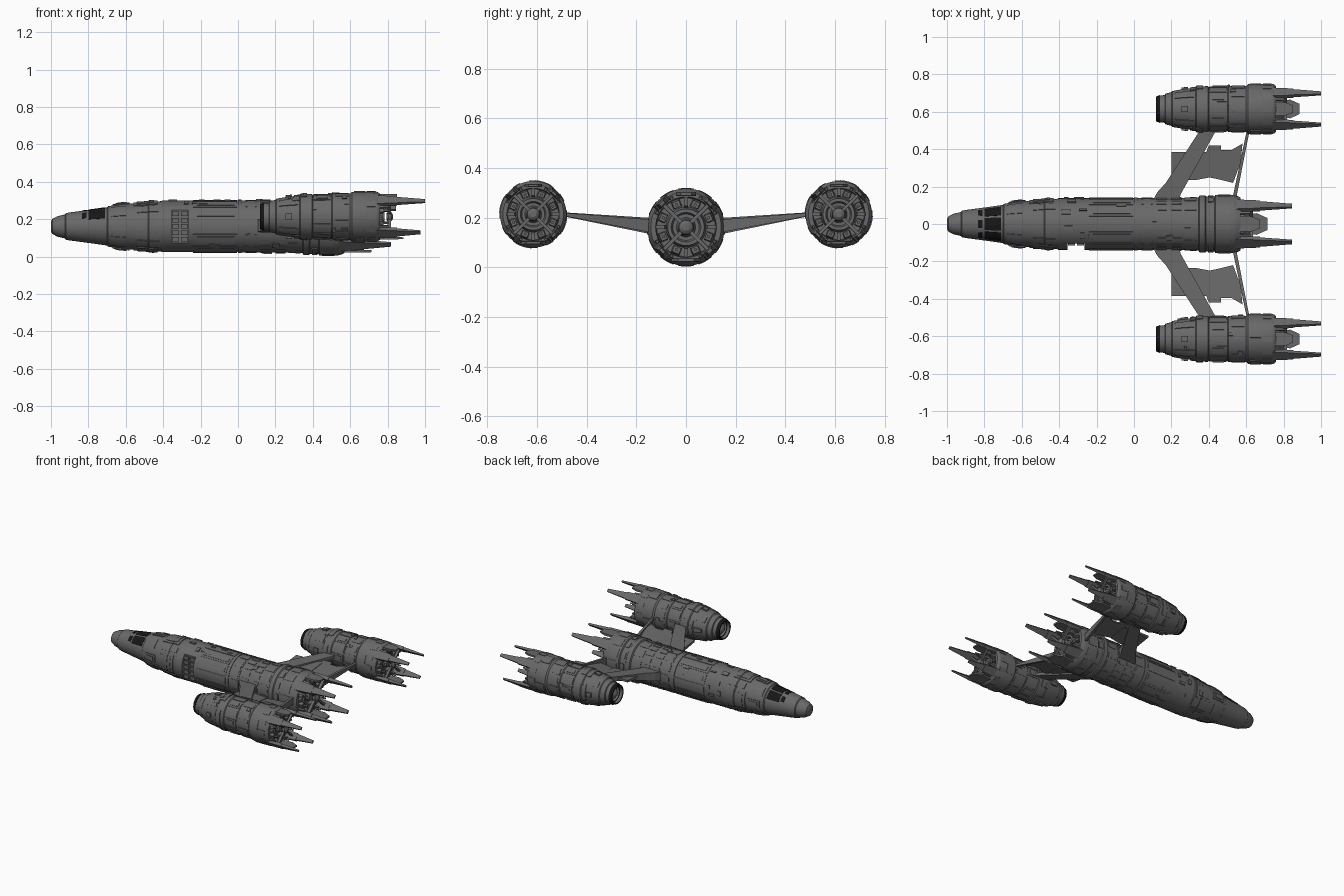
import bpy, bmesh, random
from math import sin, cos, pi, ceil

if "Cube" in bpy.data.objects:
    bpy.data.objects.remove(bpy.data.objects["Cube"])

random.seed(4)
MAIN = (0.0, 0.161)
SEG = 48

def material(name, c):
    m = bpy.data.materials.new(name)
    m.diffuse_color = (c, c, c, 1)
    m.use_nodes = True
    m.node_tree.nodes["Principled BSDF"].inputs["Base Color"].default_value = m.diffuse_color
    return m

HULL, BLACK = material("dark_grey", 0.14), material("black", 0.008)

def finish(bm, name, mat=HULL, smooth=True):
    bmesh.ops.recalc_face_normals(bm, faces=bm.faces)
    me = bpy.data.meshes.new(name)
    bm.to_mesh(me)
    bm.free()
    ob = bpy.data.objects.new(name, me)
    bpy.context.collection.objects.link(ob)
    me.materials.append(mat)
    if smooth:
        shade(ob)
    return ob

def shade(ob):
    bpy.ops.object.select_all(action='DESELECT')
    ob.select_set(True)
    bpy.context.view_layer.objects.active = ob
    bpy.ops.object.shade_smooth_by_angle(angle=0.5)

def pos(c, x, r, a, t=0):
    """Point at radius r, angle a from the top, shifted t along the tangent."""
    return (x, c[0] + r * sin(a) + t * cos(a), c[1] + r * cos(a) - t * sin(a))

def lathe(bm, c, prof):
    rings = []
    for x, r in prof:
        n = 1 if r == 0 else SEG
        rings.append([bm.verts.new(pos(c, x, r, 2 * pi * i / SEG)) for i in range(n)])
    for p, q in zip(rings, rings[1:]):
        for i in range(SEG):
            j = (i + 1) % SEG
            if len(p) == 1:
                bm.faces.new((p[0], q[i], q[j]))
            elif len(q) == 1:
                bm.faces.new((p[i], p[j], q[0]))
            else:
                bm.faces.new((p[i], p[j], q[j], q[i]))

def radius(prof, x):
    for (x0, r0), (x1, r1) in zip(prof, prof[1:]):
        if x0 <= x <= x1 and x1 > x0:
            return r0 + (r1 - r0) * (x - x0) / (x1 - x0)
    return prof[-1][1]

def panel(bm, c, prof, x0, x1, a, half, h=0.004):
    """Curved slab that follows the hull."""
    xs = sorted({x0, x1} | {x for x, _ in prof if x0 < x < x1})
    n = max(1, ceil(2 * half / 0.13))
    g = [[[bm.verts.new(pos(c, x, radius(prof, x) + d, a - half + 2 * half * i / n))
           for i in range(n + 1)] for x in xs] for d in (h, -0.006)]
    top, low = g
    for k in range(len(xs) - 1):
        for i in range(n):
            bm.faces.new((top[k][i], top[k][i+1], top[k+1][i+1], top[k+1][i]))
        for i in (0, n):
            bm.faces.new((top[k][i], top[k+1][i], low[k+1][i], low[k][i]))
    for k in (0, -1):
        for i in range(n):
            bm.faces.new((top[k][i], top[k][i+1], low[k][i+1], low[k][i]))

def hexa(bm, p):
    v = [bm.verts.new(q) for q in p]
    for f in ((0,1,2,3), (4,5,6,7), (0,1,5,4), (1,2,6,5), (2,3,7,6), (3,0,4,7)):
        bm.faces.new([v[i] for i in f])

def beam(bm, c, a, x0, x1, r0, r1, w0, w1, t0, t1):
    """Tapered bar along x: width w along the tangent, thickness t radially."""
    hexa(bm, [pos(c, x, r + i * t / 2, a, j * w / 2)
              for x, r, w, t in ((x0, r0, w0, t0), (x1, r1, w1, t1))
              for i, j in ((-1, -1), (-1, 1), (1, 1), (1, -1))])

def engine(name, c, x, s):
    """Engine core, spokes and tail fins; x is the rear rim."""
    bm = bmesh.new()
    P = lambda *pts: lathe(bm, c, [(x + u * s, r * s) for u, r in pts])
    B = lambda a, x0, x1, *d: beam(bm, c, a, x + x0 * s, x + x1 * s, *[v * s for v in d])
    P((-.04, 0), (-.04, .072), (.012, .064), (.012, .052), (-.005, .046), (-.005, .034),
      (.022, .028), (.022, 0))
    P((.034, 0), (.034, .02), (.045, .028), (.06, .024), (.068, .012), (.068, 0))
    for k in range(8):
        a = k * pi / 4 + pi / 8
        B(a, -.04, .018, .089, .086, .032, .026, .03, .022)
        B(a, .015, .045, .085, .085, .010, .010, .010, .010)
        B(k * pi / 4, -.04, .008, .09, .09, .014, .014, .05, .03)
    for k in range(4):
        B(pi / 4 + k * pi / 2, .04, .058, .065, .065, .012, .012, .1, .1)
    finish(bm, name + "_engine_core")
    bm = bmesh.new()
    for k in range(4):
        a = pi / 4 + k * pi / 2
        end = .24 if k in (0, 3) else .215
        B(a, -.06, .09, .119, .119, .066, .05, .024, .022)
        B(a, .08, end, .119, .118, .044, .02, .02, .010)
        for t in (-.32, .32):
            B(a + t, -.03, .045, .115, .113, .014, .010, .014, .008)
    B(pi, -.03, .075, .115, .115, .08, .1, .014, .012)
    B(pi, .075, .125, .115, .115, .1, .055, .012, .010)
    B(0, -.03, .05, .116, .116, .07, .07, .014, .012)
    B(0, .05, .09, .116, .116, .07, .04, .012, .010)
    finish(bm, name + "_tail_fins", smooth=False)

# Main hull
body = [(-1, .026), (-.993, .04), (-.965, .055), (-.925, .064), (-.92, .071), (-.9, .075),
        (-.83, .084), (-.7, .102), (-.695, .108), (-.63, .119), (-.48, .128), (-.475, .132),
        (-.41, .135), (-.405, .138), (0, .138), (0, .143), (.02, .143), (.02, .139),
        (.3, .14), (.345, .143), (.35, .153), (.38, .153), (.385, .147), (.43, .148),
        (.435, .156), (.53, .156), (.55, .151), (.57, .142)]
bm = bmesh.new()
lathe(bm, MAIN, [(-1, 0)] + body + [(.57, .122), (.53, .118), (.53, 0)])
hull = finish(bm, "main_hull", smooth=False)

# Service recess cut in one side of the hull
bpy.ops.mesh.primitive_cube_add(size=1, location=(-.31, -.205, MAIN[1]))
cutter = bpy.context.object
cutter.name = "recess_cutter"
cutter.scale = (.09, .2, .4)
cutter.hide_render = True
mod = hull.modifiers.new("recess", 'BOOLEAN')
mod.operation, mod.object, mod.solver = 'DIFFERENCE', cutter, 'EXACT'
bpy.context.view_layer.objects.active = hull
bpy.ops.object.modifier_apply(modifier="recess")
bpy.data.objects.remove(cutter)
shade(hull)
bm = bmesh.new()
for x in (-.334, -.286):
    for k in range(5):
        beam(bm, (0, MAIN[1] - .068 + .034 * k), -pi / 2, x - .018, x + .018,
             .105, .105, .024, .024, .02, .02)
finish(bm, "recess_blocks", smooth=False)

# Hull plating
bm = bmesh.new()
P = lambda *a: panel(bm, MAIN, body, *a)
for k in range(4):
    a = k * pi / 2
    P(-.56, -.43, a, .5, .005)
    P(-.54, -.45, a, .38, .008)
    P(-.67, -.58, a, .2, .006)
    P(-.655, -.595, a, .1, .010)
    P(-.68, -.6, a + pi / 4, .3, .004)
    P(-.54, -.42, a + pi / 4, .16, .004)
    P(.05, .09, a + pi / 4, .5, .004)
for k in range(12):
    a = k * pi / 6
    P(-.24, -.005, a, .22, .003)
    if k % 3:
        P(-.22, -.02, a, .13, .006)
    P(.04, .1, a, .2, .003)
    P(.27, .335, a + .2, .18, .003)
    P(.395, .425, a, .14, .005)
    P(.45, .515, a, .2, .0025)
for k in range(20):
    for x in (.12, .2):
        P(x, x + .055, k * pi / 10, .09, .004)
for k in range(30):
    x, a = random.uniform(-.4, .25), random.uniform(-1, pi + 1)
    if x < -.24 and -2.5 < (a if a < pi else a - 2 * pi) < -.6:
        continue
    P(x, x + random.uniform(.015, .05), a, random.uniform(.03, .12), .007)
finish(bm, "hull_plating")

# Cockpit windows
bm = bmesh.new()
for a, half in ((0, .36), (.8, .33), (-.8, .33)):
    panel(bm, MAIN, body, -.8, -.71, a, half, .002)
    panel(bm, MAIN, body, -.835, -.81, a, half * .7, .002)
finish(bm, "cockpit_windows", BLACK)
engine("main", MAIN, .57, 1.15)

# Side nacelles with their wings
pod = [(.12, .066), (.135, .072), (.165, .074), (.168, .082), (.2, .09), (.205, .096),
       (.25, .104), (.33, .114), (.335, .12), (.395, .122), (.4, .117), (.5, .118),
       (.505, .123), (.6, .124), (.61, .133), (.74, .134), (.75, .13), (.76, .122)]
for side, s in (("left", -1), ("right", 1)):
    c = (s * .615, .213)
    bm = bmesh.new()
    lathe(bm, c, [(.17, 0), (.17, .056), (.12, .058)] + pod + [(.76, .105), (.725, .102), (.725, 0)])
    finish(bm, side + "_nacelle")
    bm = bmesh.new()
    lathe(bm, c, [(.165, 0), (.165, .0575), (.117, .06), (.117, .066), (.14, .075), (.14, .05)])
    finish(bm, side + "_intake_lip", BLACK)
    bm = bmesh.new()
    lathe(bm, c, [(.125, 0), (.128, .015), (.14, .03), (.15, .04), (.17, .042), (.17, 0)])
    finish(bm, side + "_intake_hub")
    bm = bmesh.new()
    P = lambda *a: panel(bm, c, pod, *a)
    for k in range(4):
        a = k * pi / 2
        P(.3, .37, a, .5, .005)
        P(.255, .29, a, .14, .010)
        P(.22, .32, a + pi / 4, .2, .005)
        P(.62, .68, a + .3, .25, .004)
    for k in range(12):
        a = k * pi / 6
        P(.405, .495, a, .2, .004)
        if k % 2:
            P(.42, .48, a, .11, .008)
        P(.52, .59, a + .2, .17, .003)
        P(.69, .735, a, .12, .0025)
    for k in range(12):
        x = random.uniform(.22, .56)
        P(x, x + random.uniform(.015, .04), random.uniform(0, 6.28), random.uniform(.04, .12), .008)
    finish(bm, side + "_nacelle_plating")
    engine(side, c, .76, 1.0)

    def slab(name, outline, thick=1):
        """Wing part from a plan outline; it thins and rises outwards."""
        bm = bmesh.new()
        rows = []
        for d in (-1, 1):
            rows.append([bm.verts.new((x, s * y, .167 + (y - .15) * .134
                         + d * thick * (.032 - (y - .15) * .07))) for x, y in outline])
        low, top = rows
        bm.faces.new(low)
        bm.faces.new(top)
        for i in range(len(low)):
            j = (i + 1) % len(low)
            bm.faces.new((low[i], low[j], top[j], top[i]))
        finish(bm, side + name, smooth=False)

    slab("_wing_spar", [(.10, .125), (.125, .17), (.17, .22), (.365, .52), (.45, .52), (.25, .16), (.24, .125)])
    slab("_wing_front_plate", [(.2, .24), (.2, .385), (.41, .385), (.41, .25), (.33, .235)], .45)
    slab("_wing_rear_plate", [(.33, .24), (.40, .42), (.465, .42), (.465, .395), (.52, .395),
                              (.58, .43), (.57, .33), (.53, .22), (.47, .235), (.40, .25)], .3)
    slab("_wing_rear_strut", [(.525, .13), (.605, .51), (.62, .51), (.545, .13)], .8)
